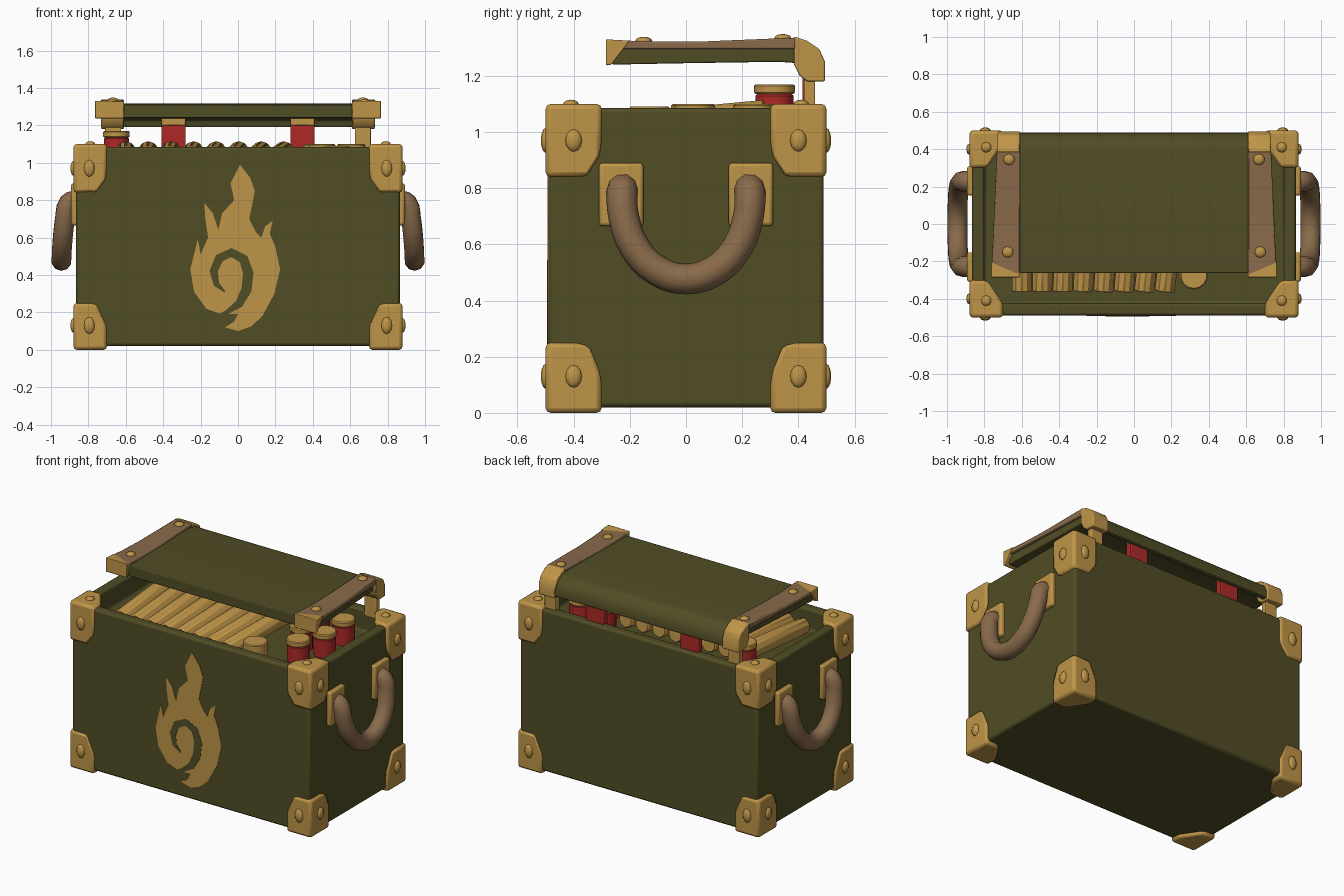
import bpy, bmesh, math
from mathutils import Vector

if "Cube" in bpy.data.objects:
    bpy.data.objects.remove(bpy.data.objects["Cube"])


def material(name, r, g, b):
    m = bpy.data.materials.new(name)
    m.diffuse_color = (r, g, b, 1)
    m.use_nodes = True
    m.node_tree.nodes["Principled BSDF"].inputs["Base Color"].default_value = m.diffuse_color
    return m


GREEN = material("olive green", .082, .074, .019)
BRASS = material("brass", .52, .30, .065)
BROWN = material("leather brown", .25, .145, .07)
RED = material("red", .42, .022, .02)


def finish(name, bm, mat, bevel=0, segs=2, angle=35):
    bmesh.ops.recalc_face_normals(bm, faces=bm.faces)
    me = bpy.data.meshes.new(name)
    bm.to_mesh(me)
    bm.free()
    ob = bpy.data.objects.new(name, me)
    bpy.context.collection.objects.link(ob)
    me.materials.append(mat)
    if bevel:
        mod = ob.modifiers.new("bevel", "BEVEL")
        mod.width, mod.segments, mod.limit_method = bevel, segs, "ANGLE"
    bpy.ops.object.select_all(action="DESELECT")
    ob.select_set(True)
    bpy.context.view_layer.objects.active = ob
    bpy.ops.object.shade_smooth_by_angle(angle=math.radians(angle))
    return ob


def hull(name, pts, mat, bevel=0):
    bm = bmesh.new()
    for p in pts:
        bm.verts.new(p)
    res = bmesh.ops.convex_hull(bm, input=bm.verts)
    junk = {g for g in res["geom_interior"] + res["geom_unused"] if isinstance(g, bmesh.types.BMVert)}
    bmesh.ops.delete(bm, geom=list(junk), context="VERTS")
    bmesh.ops.dissolve_limit(bm, angle_limit=.02, verts=bm.verts, edges=bm.edges)
    return finish(name, bm, mat, bevel)


def box(name, x0, x1, y0, y1, z0, z1, mat, bevel=.008):
    return hull(name, [(x, y, z) for x in (x0, x1) for y in (y0, y1) for z in (z0, z1)], mat, bevel)


def prism(name, loop_a, loop_b, mat, bevel=0):
    """Solid between two matching outlines."""
    bm = bmesh.new()
    a = [bm.verts.new(p) for p in loop_a]
    b = [bm.verts.new(p) for p in loop_b]
    bm.faces.new(a)
    bm.faces.new(b[::-1])
    for i in range(len(a)):
        j = (i + 1) % len(a)
        bm.faces.new((a[i], b[i], b[j], a[j]))
    return finish(name, bm, mat, bevel)


def rivet(name, loc, size):
    bm = bmesh.new()
    bmesh.ops.create_uvsphere(bm, u_segments=10, v_segments=6, radius=1)
    for v in bm.verts:
        v.co = Vector(loc) + v.co * Vector(size)
    finish(name, bm, BRASS, angle=60)


def rod(name, p, q, r, mat, sides=14, bevel=.006):
    p, q = Vector(p), Vector(q)
    bm = bmesh.new()
    bmesh.ops.create_cone(bm, cap_ends=True, segments=sides, radius1=r, radius2=r, depth=(q - p).length)
    rot = (q - p).to_track_quat("Z", "Y")
    for v in bm.verts:
        v.co = rot @ v.co + (p + q) / 2
    finish(name, bm, mat, bevel, 1)


# Hollow box body
bm = bmesh.new()
bmesh.ops.create_cube(bm, size=1)
for v in bm.verts:
    v.co = (v.co.x * 1.73, v.co.y * .98, .5525 + v.co.z * 1.065)
top = [f for f in bm.faces if f.normal.z > .9]
bmesh.ops.inset_region(bm, faces=top, thickness=.09)
floor = bmesh.ops.extrude_discrete_faces(bm, faces=top)["faces"][0]
bmesh.ops.translate(bm, verts=floor.verts, vec=(0, 0, -.14))
finish("box_body", bm, GREEN, .015)

# Corner guards with rivets
for sx in (1, -1):
    for sy in (1, -1):
        for up in (1, 0):
            zo, zm, zi = (1.1, .91, .84) if up else (0, .14, .25)
            pts = [(.88, .5, zo), (.88, .5, zi), (.70, .5, zo), (.88, .30, zo),
                   (.70, .5, zm), (.75, .5, zi), (.88, .30, zm), (.88, .345, zi),
                   (.70, .42, zo), (.78, .30, zo)]
            hull("corner_guard", [(sx * x, sy * y, z) for x, y, z in pts], BRASS, .018)
            zr = .97 if up else .13
            rivet("guard_rivet", (sx * .795, sy * .499, zr), (.03, .018, .045))
            rivet("guard_rivet", (sx * .879, sy * .40, zr), (.018, .03, .04))
            if up:
                rivet("guard_rivet", (sx * .79, sy * .41, 1.099), (.028, .028, .016))

# Side handles
half = [(.87, .225, .80), (.905, .228, .785), (.925, .222, .70), (.938, .18, .585), (.943, .10, .505)]
path = half + [(.944, 0, .477)] + [(x, -y, z) for x, y, z in half[::-1]]
for s in (1, -1):
    for sy in (1, -1):
        box("handle_plate", s * .85, s * .892, sy * .152, sy * .31, .665, .89, BRASS, .012)
    cu = bpy.data.curves.new("handle", "CURVE")
    cu.dimensions = "3D"
    cu.bevel_depth, cu.bevel_resolution, cu.use_fill_caps = .055, 3, True
    cu.resolution_u = 3
    sp = cu.splines.new("BEZIER")
    sp.bezier_points.add(len(path) - 1)
    for bp, (x, y, z) in zip(sp.bezier_points, path):
        bp.co = (s * x, y, z)
        bp.handle_left_type = bp.handle_right_type = "AUTO"
    cu.materials.append(BROWN)
    ob = bpy.data.objects.new("handle", cu)
    bpy.context.collection.objects.link(ob)


# Raised lid: panel, straps, end caps and rear brackets
def edge(s, y):
    return s * (.755 - .045 * (y + .28))


panel = [(-.262, 1.24), (-.262, 1.308), (.36, 1.318), (.42, 1.31), (.465, 1.275), (.485, 1.235),
         (.485, 1.19), (.45, 1.19), (.44, 1.225), (.40, 1.245), (.33, 1.25), (0, 1.245)]
prism("lid_panel", [(edge(-1, y) + .012, y, z) for y, z in panel],
      [(edge(1, y) - .012, y, z) for y, z in panel], GREEN, .005)
strap = [(-.275, 1.295), (-.275, 1.328), (-.12, 1.322), (.05, 1.322), (.39, 1.336), (.39, 1.295)]
bracket = [(.385, 1.24), (.385, 1.34), (.43, 1.325), (.475, 1.295), (.495, 1.25), (.495, 1.18),
           (.43, 1.18), (.405, 1.20)]
for s in (1, -1):
    for name, prof, mat in (("lid_strap", strap, BROWN), ("lid_rear_bracket", bracket, BRASS)):
        prism(name, [(s * .61, y, z) for y, z in prof], [(edge(s, y) + s * .008, y, z) for y, z in prof], mat, .006)
    prism("lid_front_cap", [(s * .61, y, z) for y, z in ((-.285, 1.237), (-.285, 1.33), (-.25, 1.325), (-.27, 1.24))],
          [(s * .765, y, z) for y, z in ((-.285, 1.237), (-.285, 1.33), (-.20, 1.325), (-.265, 1.24))], BRASS, .004)
    rivet("lid_rivet", (s * .675, -.15, 1.325), (.03, .03, .014))
    rivet("lid_rivet", (s * .668, .345, 1.335), (.03, .03, .014))
    # Hinge posts and red hinge tabs
    box("hinge_post", s * .625, s * .71, .42, .46, 1.05, 1.20, BRASS, .005)
    box("hinge_tab", s * .345 - .065, s * .345 + .065, .415, .46, 1.05, 1.20, RED, .005)
    box("hinge_tab_top", s * .345 - .065, s * .345 + .065, .415, .46, 1.20, 1.25, BRASS, .005)

# Row of cartridges lying in the box
for i in range(8):
    rod("cartridge", (-.60 + .109 * i, -.36, 1.0), (-.60 + .121 * i, .28, 1.06), .056, BRASS, 10)

# Red canisters with brass caps
for x, y, z in ((-.65, .315, 1.17), (.45, .02, 1.10), (.61, .03, 1.10), (.60, .24, 1.10),
                (.42, .24, 1.10), (.53, -.13, 1.09)):
    rod("canister", (x, y, .93), (x, y, z - .035), .068, RED)
    rod("canister_cap", (x, y, z - .035), (x, y, z), .073, BRASS)
rod("brass_canister", (.32, -.275, .93), (.32, -.275, 1.07), .075, BRASS)

# Painted flame marking on the front: brass plate with a green curl over it
flame = [(.01, .99), (.065, .92), (.09, .85), (.075, .77), (.06, .70), (.095, .63), (.125, .60), (.145, .66),
         (.185, .69), (.17, .62), (.20, .55), (.225, .43), (.195, .30), (.13, .18), (.07, .125), (0, .10),
         (-.07, .12), (-.02, .15), (.0, .19), (-.09, .19), (-.17, .22), (-.235, .31), (-.255, .43), (-.215, .59),
         (-.20, .51), (-.16, .60), (-.175, .70), (-.18, .785), (-.135, .73), (-.105, .64), (-.085, .73),
         (-.02, .80), (-.04, .89)]
prism("flame_marking", [(x, -.488, z) for x, z in flame], [(x, -.493, z) for x, z in flame], BRASS)
curl = [(-.07, .31, .004), (-.115, .35, .016), (-.13, .42, .022), (-.10, .49, .024), (-.035, .52, .024),
        (.03, .485, .026), (.055, .41, .028), (.045, .32, .028), (.005, .245, .022), (-.06, .20, .012),
        (-.10, .185, .006)]
left, right = [], []
for i, (x, z, w) in enumerate(curl):
    a, b = curl[max(i - 1, 0)], curl[min(i + 1, len(curl) - 1)]
    d = Vector((b[0] - a[0], b[1] - a[1])).normalized()
    left.append((x - d.y * w, z + d.x * w))
    right.append((x + d.y * w, z - d.x * w))
outline = left + right[::-1]
prism("flame_curl", [(x, -.490, z) for x, z in outline], [(x, -.4945, z) for x, z in outline], GREEN)
